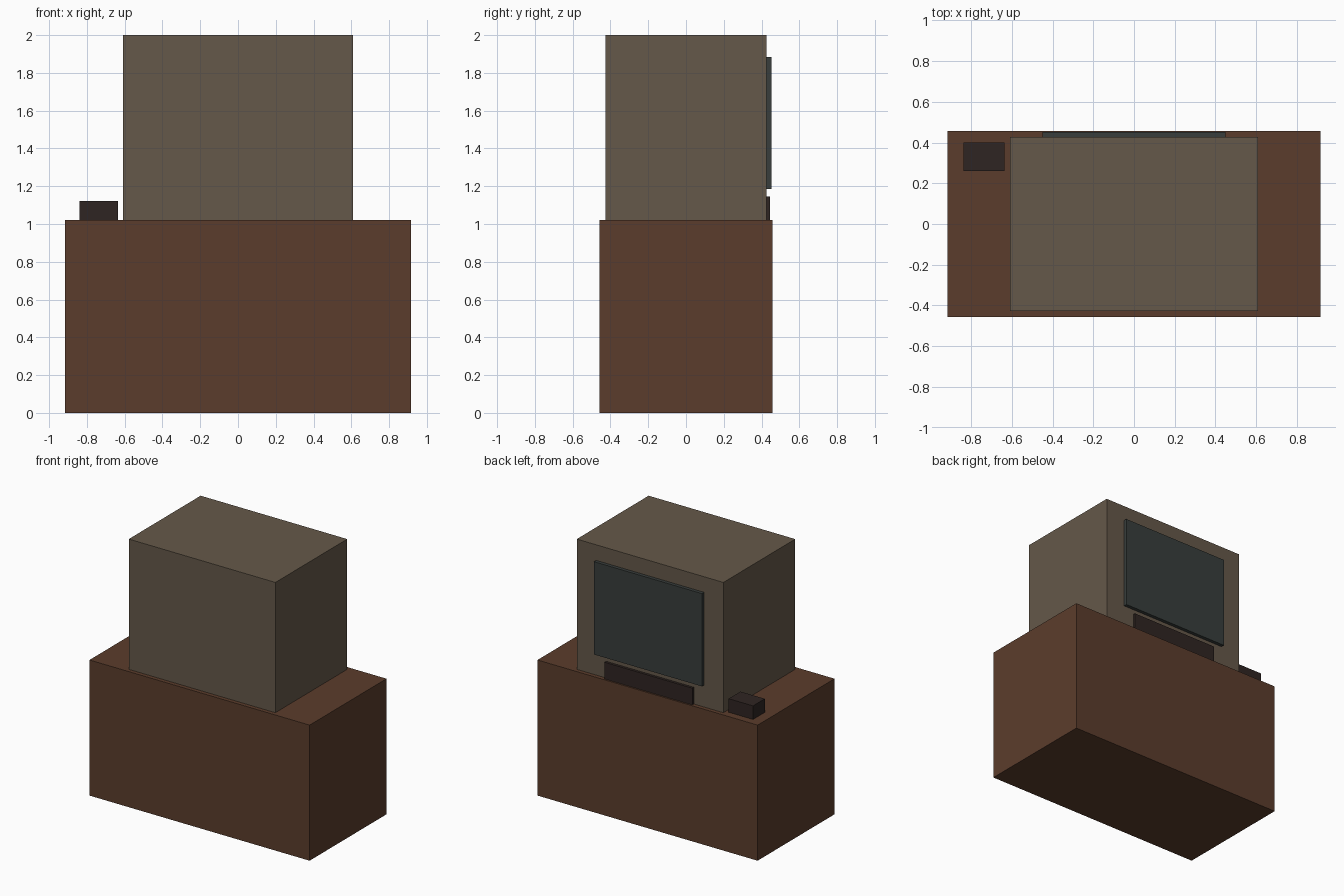
import bpy

if "Cube" in bpy.data.objects:
    bpy.data.objects.remove(bpy.data.objects["Cube"])


def material(name, r, g, b):
    m = bpy.data.materials.new(name)
    m.diffuse_color = (r, g, b, 1.0)
    m.use_nodes = True
    m.node_tree.nodes["Principled BSDF"].inputs["Base Color"].default_value = m.diffuse_color
    return m


def box(name, x, y, z, mat):
    """Box from (min, max) ranges on each axis."""
    ranges = (x, y, z)
    bpy.ops.mesh.primitive_cube_add(size=1, location=[(a + b) / 2 for a, b in ranges])
    ob = bpy.context.object
    ob.name = name
    ob.scale = [b - a for a, b in ranges]
    bpy.ops.object.transform_apply(location=False, rotation=False, scale=True)
    ob.data.materials.append(mat)
    return ob


wood = material("wood", 0.105, 0.046, 0.025)
casing = material("casing", 0.130, 0.098, 0.067)
glass = material("glass", 0.040, 0.048, 0.045)
black = material("dark_plastic", 0.028, 0.018, 0.016)

TOP = 1.02      # cabinet top height
BACK = 0.427    # casing face that carries the screen

# Cabinet and television casing
box("cabinet", (-0.916, 0.916), (-0.457, 0.457), (0, TOP), wood)
box("television_casing", (-0.61, 0.61), (-BACK, BACK), (TOP, 2.0), casing)

# Screen and control strip on the +y face
box("screen", (-0.45, 0.45), (BACK - 0.01, 0.453), (1.185, 1.883), glass)
box("control_strip", (-0.365, 0.365), (BACK - 0.01, 0.446), (TOP, 1.146), black)

# Small box standing beside the television
box("side_box", (-0.838, -0.635), (0.26, 0.40), (TOP, 1.122), black)
